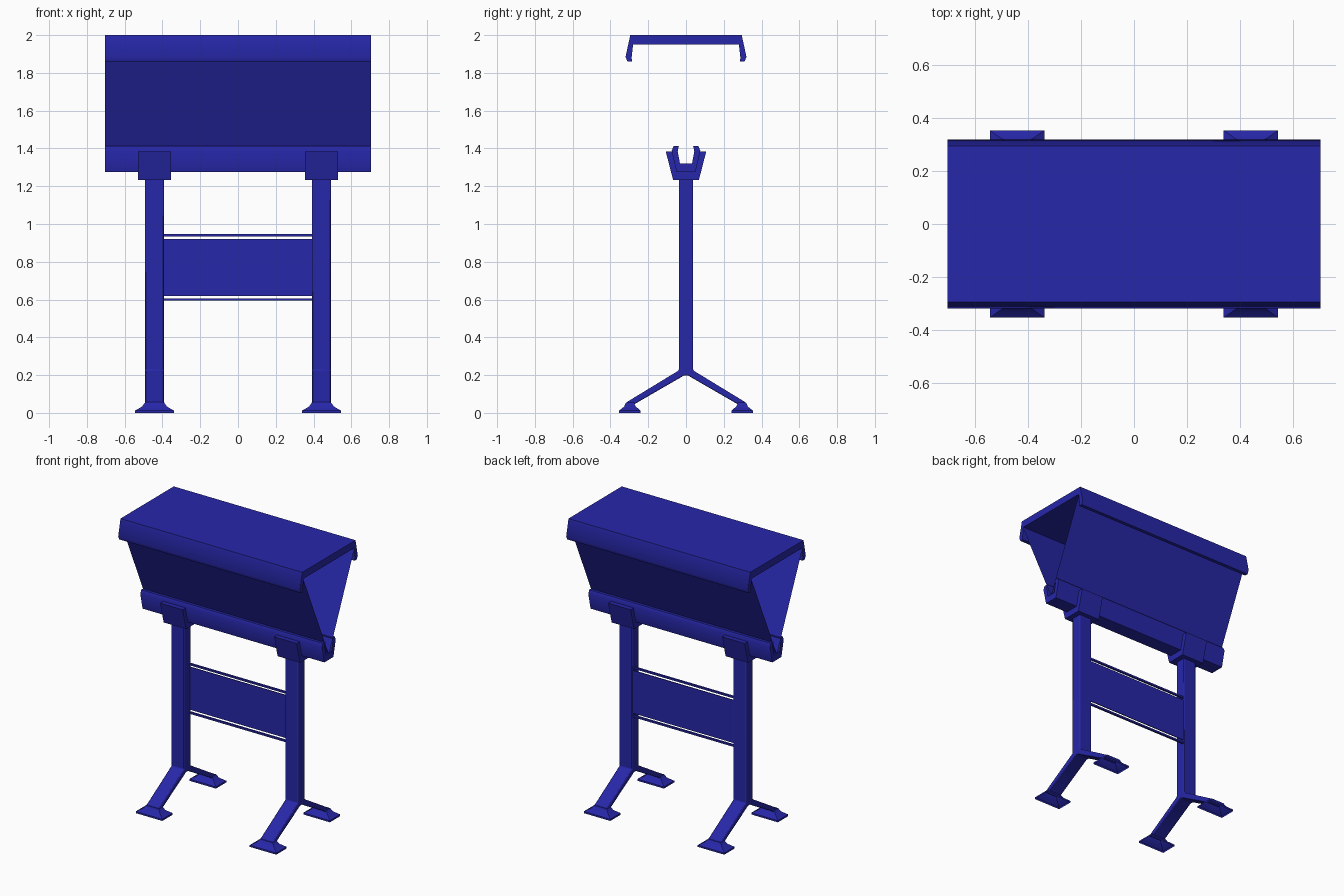
import bpy, bmesh, math

if "Cube" in bpy.data.objects:
    bpy.data.objects.remove(bpy.data.objects["Cube"])

mat = bpy.data.materials.new("blue_paint")
mat.diffuse_color = (0.02, 0.02, 0.40, 1)
mat.use_nodes = True
mat.node_tree.nodes["Principled BSDF"].inputs["Base Color"].default_value = mat.diffuse_color


def finish(name, bm, bevel=0.0):
    bmesh.ops.recalc_face_normals(bm, faces=bm.faces)
    me = bpy.data.meshes.new(name)
    bm.to_mesh(me)
    bm.free()
    ob = bpy.data.objects.new(name, me)
    bpy.context.collection.objects.link(ob)
    me.materials.append(mat)
    if bevel:
        mod = ob.modifiers.new("soft_edges", 'BEVEL')
        mod.width = bevel
        mod.segments = 2
        mod.limit_method = 'ANGLE'
        mod.angle_limit = math.radians(50)
    bpy.ops.object.select_all(action='DESELECT')
    ob.select_set(True)
    bpy.context.view_layer.objects.active = ob
    bpy.ops.object.shade_smooth_by_angle(angle=math.radians(40))
    return ob


def extrude_x(name, half, x0, x1, bevel=0.0):
    """Mirror a half profile of (y, z) points across y = 0 and extrude it along x."""
    pts = half + [(-y, z) for y, z in reversed(half) if y > 1e-6]
    bm = bmesh.new()
    face = bm.faces.new([bm.verts.new((x0, y, z)) for y, z in pts])
    new = bmesh.ops.extrude_face_region(bm, geom=[face])["geom"]
    bmesh.ops.translate(bm, vec=(x1 - x0, 0, 0),
                        verts=[v for v in new if isinstance(v, bmesh.types.BMVert)])
    return finish(name, bm, bevel)


def box(name, x, y, z):
    bm = bmesh.new()
    bmesh.ops.create_cube(bm, size=1)
    for v in bm.verts:
        v.co = [(lo + hi) / 2 + c * (hi - lo) for c, (lo, hi) in zip(v.co, (x, y, z))]
    return finish(name, bm)


def foot(name, cx, cy):
    """Flared shoe, open underneath."""
    bm = bmesh.new()
    rings = []
    for hx, hy, z in ((0.103, 0.057, 0), (0.103, 0.057, 0.012), (0.065, 0.03, 0.034), (0.05, 0.021, 0.056)):
        rings.append([bm.verts.new((cx + sx * hx, cy + sy * hy, z))
                      for sx, sy in ((-1, -1), (1, -1), (1, 1), (-1, 1))])
    for a, b in zip(rings, rings[1:]):
        for i in range(4):
            j = (i + 1) % 4
            bm.faces.new((a[i], a[j], b[j], b[i]))
    bm.faces.new(rings[-1])
    return finish(name, bm)


L = 0.705

# Folded top cover with down-turned lips
extrude_x("top_cover", [(0.295, 2.0), (0.32, 1.885), (0.31, 1.86), (0.285, 1.86),
                        (0.288, 1.88), (0.28, 1.95)], -L, L)

# Channel holding the bottom of the V
extrude_x("bottom_channel", [(0.05, 1.275), (0.076, 1.388), (0.065, 1.413),
                             (0.038, 1.413), (0.044, 1.385), (0.032, 1.32)], -L, L)

# Thin sloping side panels, open at both ends
for side, label in ((-1, "front"), (1, "back")):
    bm = bmesh.new()
    bm.faces.new([bm.verts.new(p) for p in (
        (-L, side * 0.004, 1.32), (L, side * 0.004, 1.32),
        (L, side * 0.284, 1.95), (-L, side * 0.284, 1.95))])
    finish(label + "_slope_panel", bm)

# Posts with splayed legs, cradles and shoes
for side, label in ((-1, "left"), (1, "right")):
    cx = side * 0.442
    extrude_x(label + "_post", [(0.038, 1.26), (0.038, 0.225), (0.317, 0.055),
                                (0.275, 0.045), (0.012, 0.197)],
              cx - 0.05, cx + 0.05, 0.006)
    extrude_x(label + "_cradle", [(0.068, 1.232), (0.107, 1.383), (0.074, 1.383),
                                  (0.05, 1.275)], cx - 0.087, cx + 0.087)
    for fy, end in ((-1, "front"), (1, "back")):
        foot(f"{label}_{end}_foot", cx, fy * 0.297)

# Cross panel between the posts with two thin rails
box("cross_panel", (-0.395, 0.395), (0.028, 0.034), (0.62, 0.92))
for z, label in ((0.94, "upper"), (0.6, "lower")):
    box(label + "_rail", (-0.395, 0.395), (0.022, 0.036), (z - 0.006, z + 0.006))
